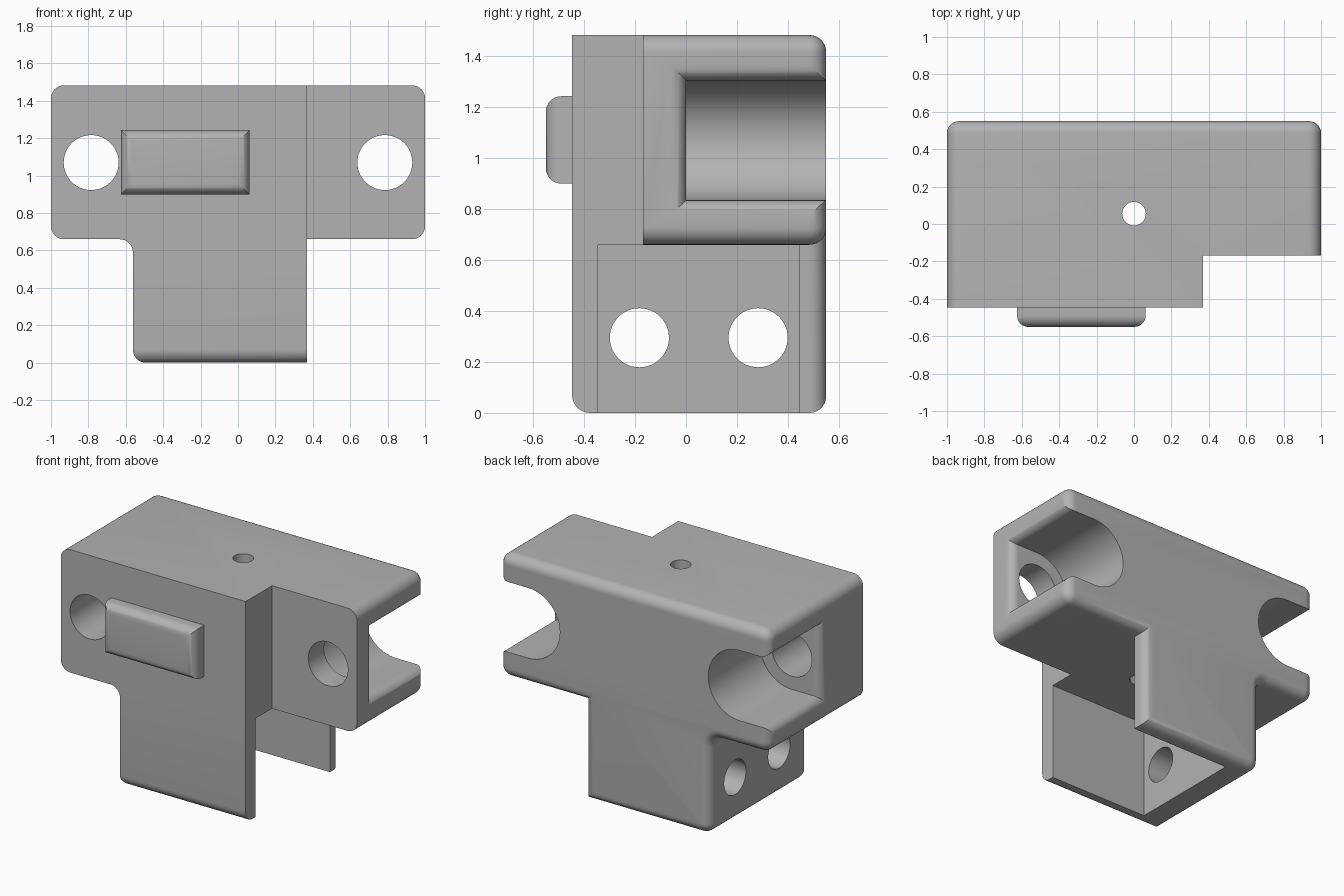
import bpy, bmesh, math
from mathutils import Vector

if "Cube" in bpy.data.objects:
    bpy.data.objects.remove(bpy.data.objects["Cube"])

mat = bpy.data.materials.new("plain grey")
mat.diffuse_color = (0.45, 0.45, 0.45, 1)
mat.use_nodes = True
mat.node_tree.nodes["Principled BSDF"].inputs["Base Color"].default_value = mat.diffuse_color


def finish(name, bm):
    bmesh.ops.recalc_face_normals(bm, faces=bm.faces)
    me = bpy.data.meshes.new(name)
    bm.to_mesh(me)
    bm.free()
    ob = bpy.data.objects.new(name, me)
    bpy.context.collection.objects.link(ob)
    me.materials.append(mat)
    return ob


def rounded(corners, seg=8):
    """Outline from (u, v, radius) corners, each rounded by its radius."""
    out = []
    n = len(corners)
    for i, (u, v, r) in enumerate(corners):
        p = Vector((u, v))
        if r == 0:
            out.append(p)
            continue
        a = (Vector(corners[i - 1][:2]) - p).normalized() * r
        b = (Vector(corners[(i + 1) % n][:2]) - p).normalized() * r
        for k in range(seg + 1):
            t = k / seg * math.pi / 2
            out.append(p + a * (1 - math.sin(t)) + b * (1 - math.cos(t)))
    return out


def circle(u, v, r, n=48):
    return [Vector((u + r * math.cos(2 * math.pi * i / n),
                    v + r * math.sin(2 * math.pi * i / n))) for i in range(n)]


def place(axis, p, w):
    return {'X': (w, p[0], p[1]), 'Y': (p[0], w, p[1]), 'Z': (p[0], p[1], w)}[axis]


def prism(name, pts, axis, lo, hi, round_end=None):
    """Extrude an outline along an axis; optionally round the rim at one end."""
    bm = bmesh.new()
    rings = [[bm.verts.new(place(axis, p, w)) for p in pts] for w in (lo, hi)]
    caps = [bm.faces.new(r) for r in rings]
    n = len(pts)
    for i in range(n):
        j = (i + 1) % n
        bm.faces.new((rings[0][i], rings[0][j], rings[1][j], rings[1][i]))
    bmesh.ops.recalc_face_normals(bm, faces=bm.faces)
    if round_end:
        end, r = round_end
        bmesh.ops.bevel(bm, geom=list(caps[end].edges), offset=r, segments=8,
                        profile=0.5, affect='EDGES', clamp_overlap=False)
    return finish(name, bm)


def rect(u0, u1, v0, v1):
    return [Vector(p) for p in ((u0, v0), (u1, v0), (u1, v1), (u0, v1))]


def cut(target, cutter):
    m = target.modifiers.new("cut", 'BOOLEAN')
    m.operation = 'DIFFERENCE'
    m.solver = 'EXACT'
    m.object = cutter
    bpy.context.view_layer.objects.active = target
    bpy.ops.object.modifier_apply(modifier=m.name)
    bpy.data.objects.remove(cutter)


FRONT, BACK, STEP = -0.447, 0.55, -0.168
TOP, MID, R = 1.483, 0.66, 0.07
HX, HZ, SLOT = 0.785, 1.07, 0.235

# Main housing: T outline with a rounded back rim
outline = rounded([(-1, TOP, R), (-1, MID, R), (-0.562, MID, R), (-0.562, 0, R),
                   (0.37, 0, 0), (0.37, MID, 0), (1, MID, R), (1, TOP, R)])
body = prism("housing", outline, 'Y', FRONT, BACK, (1, 0.065))

# Recess at the front right
cut(body, prism("step_cutter", rect(0.37, 1.2, -1, STEP), 'Z', -0.2, 1.8))

# Rounded lower front edge
arc = [Vector((FRONT + R - R * math.sin(t), R - R * math.cos(t)))
       for t in [k * math.pi / 16 for k in range(9)]]
arc += [Vector((FRONT - 0.1, R)), Vector((FRONT - 0.1, -0.1)), Vector((FRONT + R, -0.1))]
cut(body, prism("edge_cutter", arc, 'X', -1.2, 1.2))

# Lower cavity, open to the right and below
cut(body, prism("cavity_cutter", rect(-0.37, 0.6, -0.345, 0.445), 'Z', -0.2, MID))

# Holes through the left cavity wall and the top
for y in (-0.183, 0.283):
    cut(body, prism("side_hole", circle(y, 0.295, 0.116), 'X', -0.8, -0.2))
cut(body, prism("top_hole", circle(0, 0.055, 0.063), 'Z', 0.5, 1.7))


def lip_cutter(s, r=0.06, seg=8):
    """Flared mouth that rounds the open side of a slot."""
    bm = bmesh.new()
    rings = []
    steps = [k / seg * math.pi / 2 for k in range(seg + 1)]
    data = [(1 - r + r * math.sin(t), r * (1 - math.cos(t))) for t in steps]
    for x, o in data + [(1.1, r)]:
        rings.append([bm.verts.new((s * x, p[0], p[1])) for p in
                      rect(-o, 0.8, HZ - SLOT - o, HZ + SLOT + o)])
    bm.faces.new(rings[0])
    bm.faces.new(rings[-1])
    for a, b in zip(rings, rings[1:]):
        for i in range(4):
            j = (i + 1) % 4
            bm.faces.new((a[i], a[j], b[j], b[i]))
    return finish("lip_cutter", bm)


# End slots, open to the side and back, with bolt holes through the front
for s in (-1, 1):
    u = [Vector((s * (HX - SLOT * math.sin(t)), HZ + SLOT * math.cos(t)))
         for t in [k * math.pi / 32 for k in range(33)]]
    u += [Vector((s * 1.1, HZ - SLOT)), Vector((s * 1.1, HZ + SLOT))]
    cut(body, prism("slot_cutter", u, 'Y', 0, 0.8))
    cut(body, lip_cutter(s))
    cut(body, prism("bolt_hole", circle(s * HX, HZ, 0.147), 'Y', -0.7, 0.2))

# Raised pad on the front with rounded front edges
pad = prism("front_pad", rect(-0.625, 0.062, 0.9, 1.243), 'Y', -0.55, FRONT + 0.002, (0, 0.06))

for ob in (body, pad):
    bpy.ops.object.select_all(action='DESELECT')
    ob.select_set(True)
    bpy.context.view_layer.objects.active = ob
    bpy.ops.object.shade_smooth_by_angle(angle=math.radians(30))
